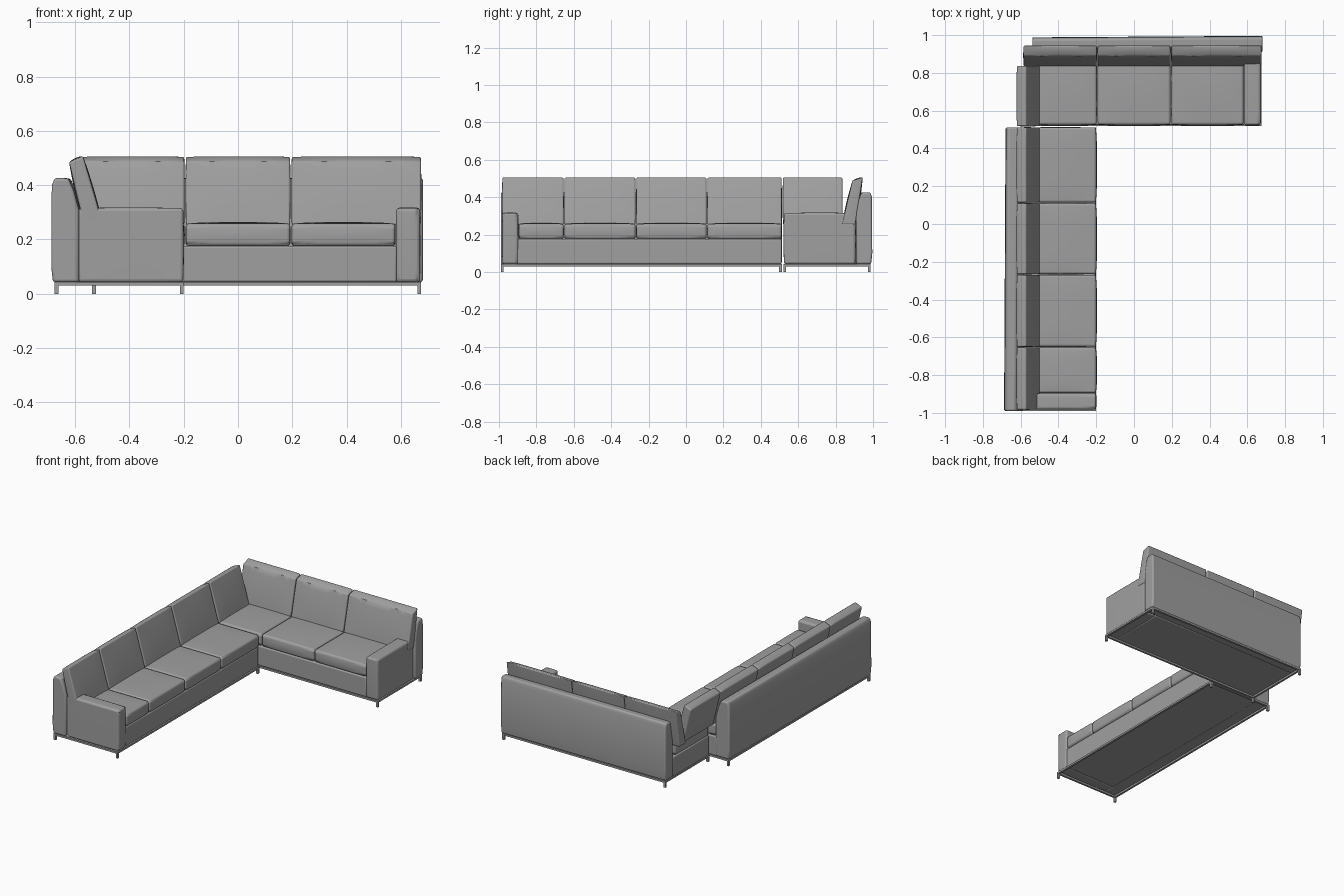
import bpy, bmesh

if "Cube" in bpy.data.objects:
    bpy.data.objects.remove(bpy.data.objects["Cube"])


def make_material(name, value):
    m = bpy.data.materials.new(name)
    m.use_nodes = True
    colour = (value, value, value, 1)
    m.diffuse_color = colour
    m.node_tree.nodes["Principled BSDF"].inputs["Base Color"].default_value = colour
    return m


fabric = make_material("grey_fabric", 0.35)


def finish(name, bm, bevel=0.0):
    bmesh.ops.recalc_face_normals(bm, faces=bm.faces)
    mesh = bpy.data.meshes.new(name)
    bm.to_mesh(mesh)
    bm.free()
    mesh.materials.append(fabric)
    ob = bpy.data.objects.new(name, mesh)
    bpy.context.collection.objects.link(ob)
    if bevel:
        mod = ob.modifiers.new("soft_edges", "BEVEL")
        mod.width, mod.segments = bevel, 3
        mod.limit_method, mod.angle_limit = "ANGLE", 0.8
    bpy.ops.object.select_all(action="DESELECT")
    ob.select_set(True)
    bpy.context.view_layer.objects.active = ob
    bpy.ops.object.shade_smooth_by_angle(angle=0.7)
    return ob


def block(name, axis, start, end, section, puff=0.0, bevel=0.008):
    """Upholstered block: a four-point (depth, z) section run along x or y.
    The section order is bottom low, bottom high, top high, top low."""
    bm = bmesh.new()
    bmesh.ops.create_cube(bm, size=2)
    if puff:
        bmesh.ops.subdivide_edges(bm, edges=bm.edges[:], cuts=7, use_grid_fill=True)
    a, b, c, d = section
    for v in bm.verts:
        u, l, w = v.co
        # bulge each face away from its edges
        du = u * puff * (1 - l ** 4) * (1 - w * w)
        dl = l * puff * 0.3 * (1 - u * u) * (1 - w * w)
        dw = w * puff * (1 - u * u) * (1 - l ** 4)
        s, t = (u + 1) / 2, (w + 1) / 2
        depth, z = [(a[i] * (1 - s) + b[i] * s) * (1 - t) + (d[i] * (1 - s) + c[i] * s) * t
                    for i in (0, 1)]
        along = start + (end - start) * (l + 1) / 2 + dl
        depth, z = depth + du, z + dw
        v.co = (along, depth, z) if axis == "x" else (depth, along, z)
    return finish(name, bm, bevel)


def rect(lo, hi, bottom, top):
    return [(lo, bottom), (hi, bottom), (hi, top), (lo, top)]


def backrest(name, axis, start, end, outline, skew):
    """Back panel: an outline run along an axis, its outer face slightly skewed."""
    bm = bmesh.new()
    rings = []
    for along, shift in ((start, 0), (end, skew)):
        ring = []
        for depth, z in outline:
            d = depth + shift
            ring.append(bm.verts.new((along, d, z) if axis == "x" else (d, along, z)))
        rings.append(ring)
    n = len(outline)
    for i in range(n):
        j = (i + 1) % n
        bm.faces.new((rings[0][i], rings[0][j], rings[1][j], rings[1][i]))
    bm.faces.new(rings[0])
    bm.faces.new(rings[1])
    return finish(name, bm, 0.01)


def frame(name, x0, x1, y0, y1):
    """Thin metal rails with a short leg at each corner."""
    w = 0.014
    for i, y in enumerate((y0, y1 - w)):
        block(f"{name}_rail_x_{i}", "x", x0, x1, rect(y, y + w, 0.031, 0.043), bevel=0)
    for i, x in enumerate((x0, x1 - w)):
        block(f"{name}_rail_y_{i}", "y", y0, y1, rect(x, x + w, 0.031, 0.043), bevel=0)
        for j, y in enumerate((y0, y1 - w)):
            block(f"{name}_leg_{i}{j}", "x", x, x + w, rect(y, y + w, 0, 0.032), bevel=0)


BOTTOM, SEAT, TOP, ARM = 0.043, 0.176, 0.258, 0.315
GAP = 0.003

# Long section
frame("long_frame", -0.676, -0.2, -0.99, 0.512)
block("long_base", "y", -0.905, 0.512, rect(-0.59, -0.205, BOTTOM, SEAT))
block("long_arm", "y", -0.982, -0.897, rect(-0.587, -0.202, BOTTOM, ARM), 0.003, 0.012)
backrest("long_back", "y", -0.99, 0.512,
         [(-0.682, BOTTOM), (-0.688, 0.1), (-0.686, 0.4), (-0.675, 0.427), (-0.625, 0.425),
          (-0.605, 0.38), (-0.586, 0.31), (-0.586, BOTTOM)], 0.008)
side_pillow = [(-0.567, 0.255), (-0.498, 0.255), (-0.571, 0.507), (-0.622, 0.485)]
seat_ends = [-0.897, -0.652, -0.268, 0.112, 0.514]
pillow_ends = [-0.985] + seat_ends[1:]
for i in range(4):
    block(f"long_seat_cushion_{i}", "y", seat_ends[i] + GAP, seat_ends[i + 1] - GAP,
          rect(-0.575, -0.202, SEAT, TOP), 0.006, 0.014)
    block(f"long_back_cushion_{i}", "y", pillow_ends[i] + GAP, pillow_ends[i + 1] - GAP,
          side_pillow, 0.005, 0.01)

# Short section
frame("short_frame", -0.538, 0.675, 0.52, 0.987)
block("short_base", "x", -0.538, 0.585, rect(0.525, 0.91, BOTTOM, SEAT))
block("short_arm", "x", 0.582, 0.671, rect(0.524, 0.905, BOTTOM, ARM), 0.003, 0.012)
backrest("short_back", "x", -0.538, 0.681,
         [(0.982, BOTTOM), (0.988, 0.1), (0.986, 0.4), (0.978, 0.427), (0.93, 0.425),
          (0.915, 0.38), (0.902, 0.31), (0.902, BOTTOM)], 0.008)
rear_pillow = [(0.835, 0.255), (0.905, 0.255), (0.945, 0.506), (0.89, 0.488)]
seat_ends = [-0.54, -0.195, 0.195, 0.582]
pillow_ends = [-0.588, -0.195, 0.195, 0.677]
for i in range(3):
    block(f"short_seat_cushion_{i}", "x", seat_ends[i] + GAP, seat_ends[i + 1] - GAP,
          rect(0.527, 0.88, SEAT, TOP), 0.006, 0.014)
    block(f"short_back_cushion_{i}", "x", pillow_ends[i] + GAP, pillow_ends[i + 1] - GAP,
          rear_pillow, 0.005, 0.01)

# Loose pillow at the inner corner
block("corner_cushion", "y", 0.518, 0.836, side_pillow, 0.005, 0.01)
